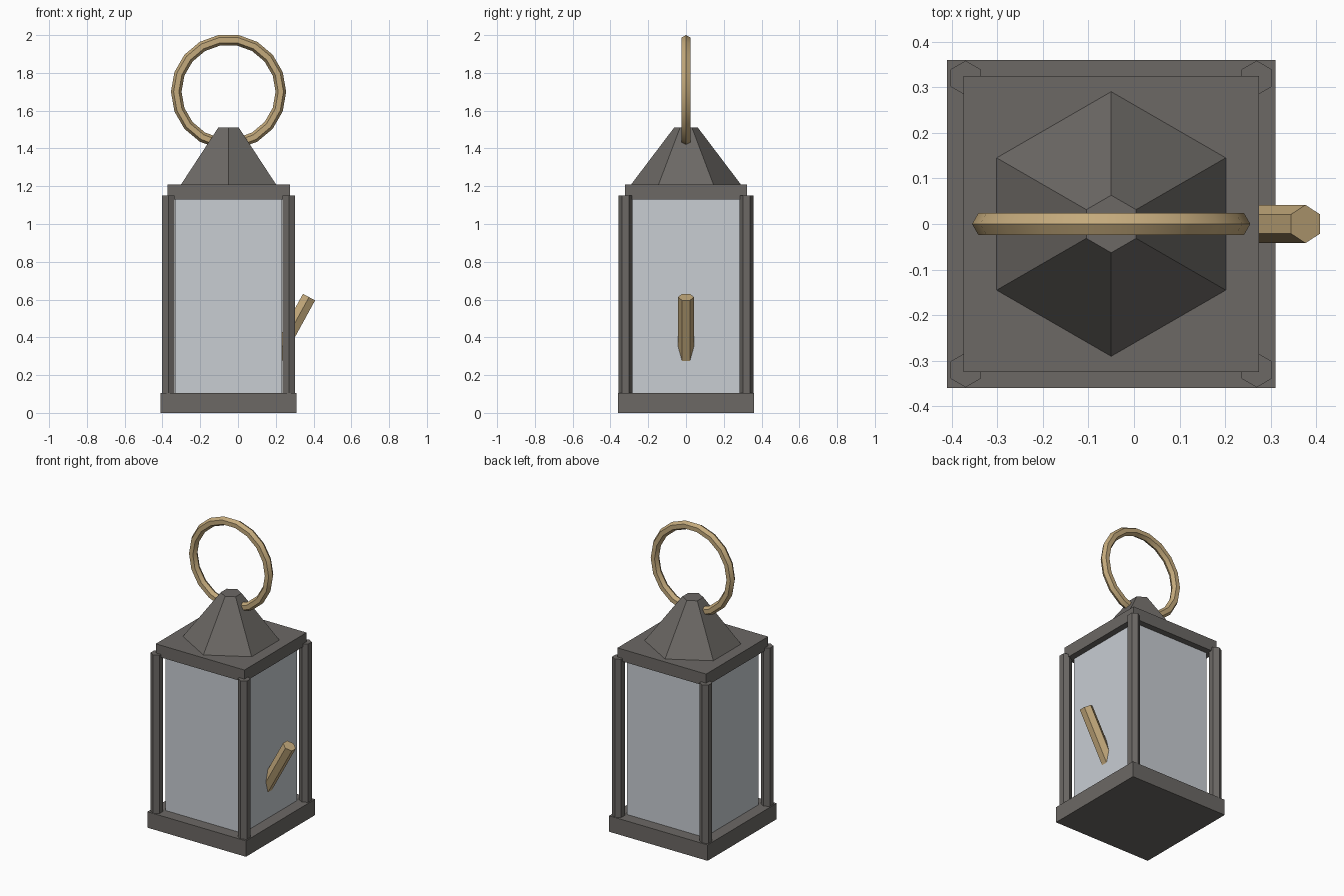
import bpy, bmesh, math
from mathutils import Matrix, Vector

if "Cube" in bpy.data.objects:
    bpy.data.objects.remove(bpy.data.objects["Cube"])

CX = -0.05  # centre line of the lantern body


def material(name, rgb):
    m = bpy.data.materials.new(name)
    m.diffuse_color = (*rgb, 1)
    m.use_nodes = True
    m.node_tree.nodes["Principled BSDF"].inputs["Base Color"].default_value = m.diffuse_color
    return m


IRON = material("dark iron", (0.15, 0.14, 0.13))
GLASS = material("pale glass", (0.58, 0.61, 0.65))
BRASS = material("aged brass", (0.55, 0.40, 0.20))


def finish(name, bm, mat):
    bmesh.ops.recalc_face_normals(bm, faces=bm.faces)
    me = bpy.data.meshes.new(name)
    bm.to_mesh(me)
    bm.free()
    me.materials.append(mat)
    ob = bpy.data.objects.new(name, me)
    bpy.context.collection.objects.link(ob)
    return ob


def box(name, half, z0, z1, mat):
    bm = bmesh.new()
    scale = Matrix.Diagonal((2 * half, 2 * half, z1 - z0, 1))
    bmesh.ops.create_cube(bm, size=1, matrix=Matrix.Translation((CX, 0, (z0 + z1) / 2)) @ scale)
    return finish(name, bm, mat)


def hex_prism(name, r0, r1, height, mat, matrix):
    """Six-sided frustum standing on its origin, corners pointing along y."""
    bm = bmesh.new()
    rings = []
    for r, z in ((r0, 0), (r1, height)):
        angles = [math.radians(90 + 60 * i) for i in range(6)]
        rings.append([bm.verts.new((r * math.cos(a), r * math.sin(a), z)) for a in angles])
    bm.faces.new(rings[0])
    bm.faces.new(rings[1])
    for i in range(6):
        j = (i + 1) % 6
        bm.faces.new((rings[0][i], rings[0][j], rings[1][j], rings[1][i]))
    bm.transform(matrix)
    return finish(name, bm, mat)


# Body: base slab, glass box, top plate and roof
box("base", 0.36, 0, 0.105, IRON)
box("glass_box", 0.283, 0.10, 1.15, GLASS)
box("top_plate", 0.324, 1.13, 1.21, IRON)
hex_prism("roof", 0.29, 0.063, 0.30, IRON, Matrix.Translation((CX, 0, 1.21)))

# Corner posts
for sx, side in ((-1, "left"), (1, "right")):
    for sy, end in ((-1, "front"), (1, "back")):
        hex_prism(f"post_{end}_{side}", 0.038, 0.038, 1.05, IRON,
                  Matrix.Translation((CX + sx * 0.319, sy * 0.32, 0.10)))

# Slanted lever on the right pane
tilt = Matrix.Rotation(0.5, 4, "Y")
foot = Vector((0.376, 0, 0.613)) - (tilt @ Vector((0, 0, 0.4)))
hex_prism("lever", 0.042, 0.042, 0.4, BRASS, Matrix.Translation(foot) @ tilt)

# Carrying ring with a six-sided section
bpy.ops.mesh.primitive_torus_add(major_segments=18, minor_segments=6,
                                 major_radius=0.277, minor_radius=0.028,
                                 location=(CX, 0, 1.70), rotation=(math.pi / 2, 0, 0))
ring = bpy.context.object
ring.name = "carrying_ring"
ring.data.materials.append(BRASS)
bpy.ops.object.shade_smooth_by_angle(angle=math.radians(30))
